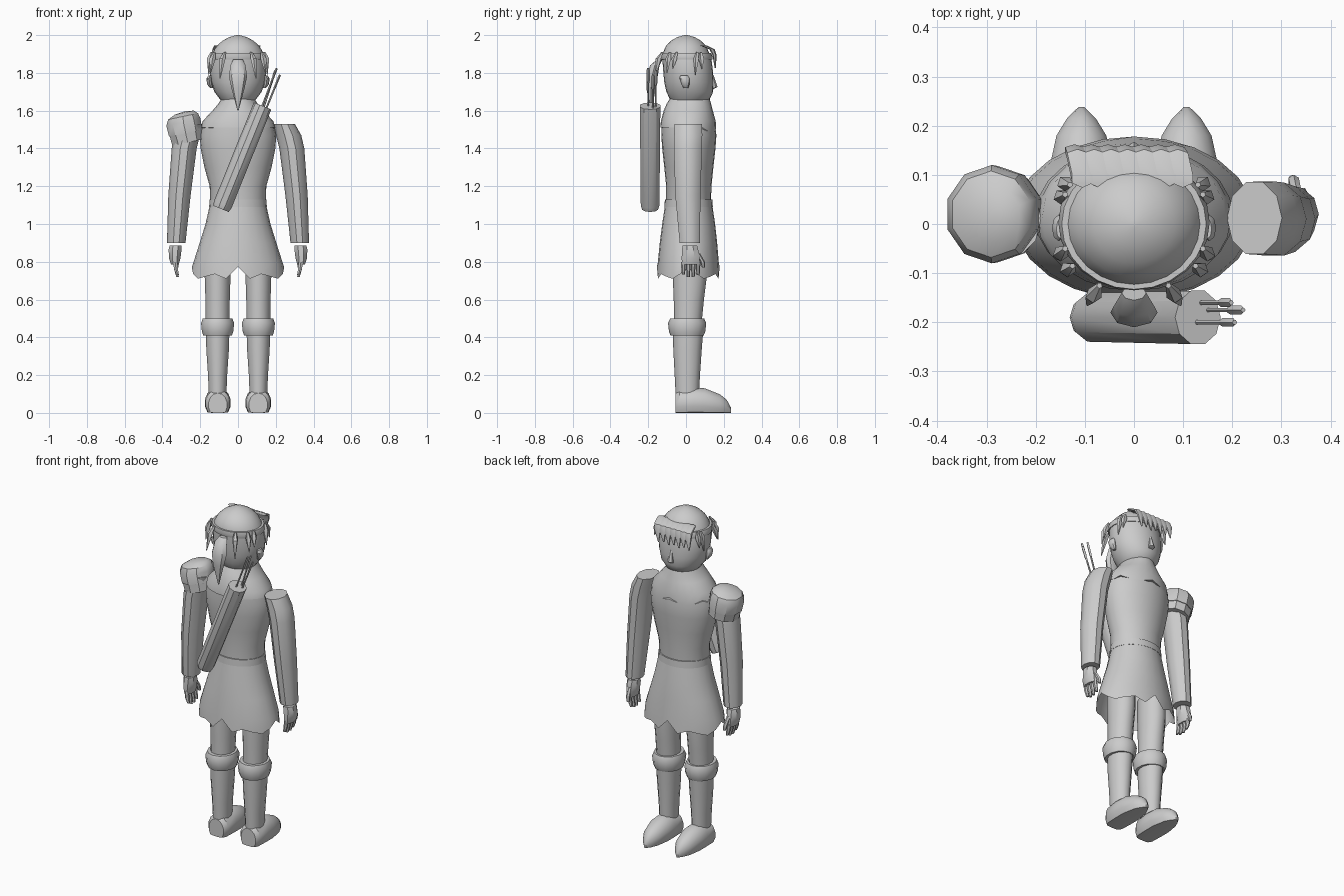
import bpy, bmesh, math
from mathutils import Matrix, Vector

GREY = bpy.data.materials.new("plain grey")
GREY.diffuse_color = (0.6, 0.6, 0.6, 1)


def finish(name, bm, angle=35):
    bmesh.ops.recalc_face_normals(bm, faces=bm.faces)
    me = bpy.data.meshes.new(name)
    bm.to_mesh(me)
    bm.free()
    me.materials.append(GREY)
    ob = bpy.data.objects.new(name, me)
    bpy.context.collection.objects.link(ob)
    bpy.ops.object.select_all(action='DESELECT')
    ob.select_set(True)
    bpy.context.view_layer.objects.active = ob
    bpy.ops.object.shade_smooth_by_angle(angle=math.radians(angle))
    return ob


def loft(name, rings, n=12, mat=None, caps=True, shape=None, angle=35, turn=0.0):
    """Skin a stack of elliptical rings (z, cx, cy, rx, ry)."""
    bm = bmesh.new()
    loops = []
    for k, (z, cx, cy, rx, ry) in enumerate(rings):
        loop = []
        for i in range(n):
            a = 2 * math.pi * (i + turn) / n
            p = Vector((cx + rx * math.sin(a), cy - ry * math.cos(a), z))
            if shape:
                p = shape(p, k, i)
            loop.append(bm.verts.new(mat @ p if mat else p))
        loops.append(loop)
    for a, b in zip(loops, loops[1:]):
        for i in range(n):
            j = (i + 1) % n
            bm.faces.new((a[i], a[j], b[j], b[i]))
    if caps:
        bm.faces.new(loops[0])
        bm.faces.new(loops[-1])
    return finish(name, bm, angle)


def along(a, b):
    """Matrix placing local z on the line from a to b, plus its length."""
    a, d = Vector(a), Vector(b) - Vector(a)
    return Matrix.Translation(a) @ d.to_track_quat('Z', 'Y').to_matrix().to_4x4(), d.length


# Head, with headband, nose and ears
loft("head", [(1.63, 0, .01, .07, .07), (1.66, 0, .02, .095, .105), (1.70, 0, .02, .125, .124),
              (1.75, 0, .015, .142, .13), (1.80, 0, .012, .149, .132), (1.87, 0, .005, .146, .13),
              (1.90, 0, 0, .137, .125), (1.94, 0, 0, .115, .108), (1.97, 0, 0, .083, .08),
              (1.99, 0, 0, .045, .045), (2.0, 0, 0, .008, .008)], 24)
loft("headband", [(1.87, 0, .004, .151, .135), (1.885, 0, .003, .154, .138),
                  (1.905, 0, 0, .147, .133)], 24)
loft("nose", [(1.715, 0, .135, .018, .012), (1.725, 0, .145, .02, .022),
              (1.79, 0, .138, .007, .008)], 6)
for s in (-1, 1):
    loft("ear", [(1.72, s * .14, 0, .008, .012), (1.74, s * .15, -.003, .014, .022),
                 (1.77, s * .153, -.008, .014, .027), (1.785, s * .15, -.01, .008, .02)], 8)

# Hair: ponytail, side tufts and swept fringe
loft("ponytail", [(1.87, 0, -.14, .025, .015), (1.84, 0, -.165, .04, .025), (1.78, 0, -.18, .048, .03),
                  (1.72, 0, -.185, .035, .025), (1.60, 0, -.185, .003, .003)], 8)
for s in (-1, 1):
    for x, y, tx, ty, tip in ((.07, -.125, .095, -.165, 1.77), (.125, -.085, .145, -.10, 1.80),
                              (.14, -.05, .158, -.07, 1.82), (.14, .06, .155, .05, 1.79),
                              (.13, .08, .15, .085, 1.82)):
        loft("hair_tuft", [(1.91, s * x, y, .006, .006),
                           (1.875, s * (x * .5 + tx * .5), y * .5 + ty * .5, .017, .016),
                           (tip, s * tx, ty, .002, .002)], 5)
for i in range(7):
    x = -.115 + i * .034
    loft("fringe_lock", [(1.945, x + .01, .092, .024, .018), (1.925, x, .138, .024, .014),
                         (1.895, x - .006, .151, .022, .011),
                         (1.825 + .008 * (i % 2), x - .014, .155, .003, .003)], 6)


# Mantle with a scalloped lower edge, over the torso
def scallop(p, k, i):
    if k == 0 and p.y > .04:
        p.z -= .025 * abs(math.sin(i * math.pi / 4))
    return p


loft("mantle", [(1.51, 0, .012, .197, .148), (1.545, 0, .012, .187, .145), (1.60, 0, .012, .135, .13),
                (1.635, 0, .015, .105, .118), (1.665, 0, .02, .085, .105)], 24, shape=scallop)
loft("torso", [(1.09, 0, .013, .146, .118), (1.2, 0, .015, .15, .12), (1.3, 0, .015, .178, .13),
               (1.4, 0, .015, .198, .141), (1.47, 0, .015, .202, .146), (1.53, 0, .012, .188, .141)], 24)
loft("belt", [(1.09, 0, .014, .153, .128), (1.13, 0, .014, .15, .126)], 24)

# Flared skirt with a jagged hem
HEM = (.775, .71, .735, .722, .71, .735, .77)


def hem(p, k, i):
    if k == 0:
        q = i % 12
        p.z = HEM[min(q, 12 - q)]
    return p


loft("skirt", [(.71, 0, .012, .245, .166), (.79, 0, .012, .238, .162), (.9, 0, .013, .203, .152),
               (1.0, 0, .014, .172, .14), (1.11, 0, .014, .147, .124)], 24, caps=False, shape=hem)


# Foot sections run along y, with a flat sole
def sole(p, k, i):
    return Vector((p.x, p.z, max(0, p.y)))


FOOT = ((-.055, .105, .05), (-.035, .125, .066), (.04, .135, .07), (.1, .13, .07),
        (.18, .098, .052), (.215, .07, .03), (.238, .028, .006))
for s in (-1, 1):
    x = s * .108
    loft("thigh", [(.48, x, .01, .064, .073), (.6, x, .015, .066, .08), (.72, x, .02, .07, .09),
                   (.85, x, .02, .07, .09)], 14)
    loft("knee_cuff", [(.41, x, .006, .078, .088), (.43, x, .006, .085, .096),
                       (.475, x, .006, .09, .101), (.5, x, .006, .08, .09)], 14, angle=30)
    loft("shin", [(.1, x, .007, .048, .062), (.2, x, .007, .052, .067), (.33, x, .008, .061, .075),
                  (.42, x, .01, .064, .08)], 14)
    loft("foot", [(y, s * .107, h * .4, w, h * .6) for y, h, w in FOOT], 14, shape=sole)

    # Arm, palm, fingers and thumb
    loft("arm", [(.9, s * .327, .02, .049, .056), (1.15, s * .31, .01, .059, .07),
                 (1.4, s * .285, .01, .066, .078), (1.47, s * .268, .012, .067, .078),
                 (1.53, s * .245, .012, .056, .077)], 10, turn=.5)
    loft("palm", [(.785, s * .334, .025, .022, .05), (.82, s * .335, .025, .033, .052),
                  (.865, s * .333, .022, .037, .046), (.885, s * .331, .02, .034, .042)], 8, turn=.5)
    for i in range(4):
        y = -.014 + i * .026
        drop = (.012, 0, 0, .01)[i]
        loft("finger", [(.72 + drop, s * .32, y, .008, .008), (.76, s * .328, y, .012, .011),
                        (.8, s * .333, y, .013, .012)], 6)
    loft("thumb", [(.77, s * .322, .092, .008, .008), (.8, s * .325, .088, .012, .012),
                   (.845, s * .33, .062, .012, .012)], 6)

# Layered shoulder guard on one side
tilt = Matrix.Translation((-.281, .02, 1.5)) @ Matrix.Rotation(math.radians(-12), 4, 'Y')
loft("shoulder_guard_lower", [(-.07, 0, 0, .087, .09), (0, 0, 0, .092, .095)], 10, tilt)
loft("shoulder_guard_upper", [(-.02, 0, 0, .095, .098), (.04, 0, 0, .097, .1), (.07, .005, 0, .085, .088),
                              (.088, .015, 0, .055, .057), (.094, .02, 0, .01, .01)], 10, tilt)

# Quiver slung across the back, with arrows
mat, length = along((-.09, -.19, 1.08), (.13, -.19, 1.625))
loft("quiver", [(0, 0, 0, .044, .044), (.025, 0, 0, .052, .05), (length, 0, 0, .057, .05)], 10, mat)
for base, tip in (((.115, -.16, 1.55), (.198, -.16, 1.815)), ((.125, -.175, 1.55), (.222, -.175, 1.79)),
                  ((.10, -.2, 1.55), (.205, -.2, 1.825))):
    mat, length = along(base, tip)
    loft("arrow_shaft", [(0, 0, 0, .005, .005), (length, 0, 0, .005, .005)], 6, mat)
    loft("arrow_fletching", [(length - .09, 0, 0, .004, .004), (length - .07, 0, 0, .009, .006),
                             (length - .01, 0, 0, .009, .006), (length, 0, 0, .005, .005)], 4, mat)
